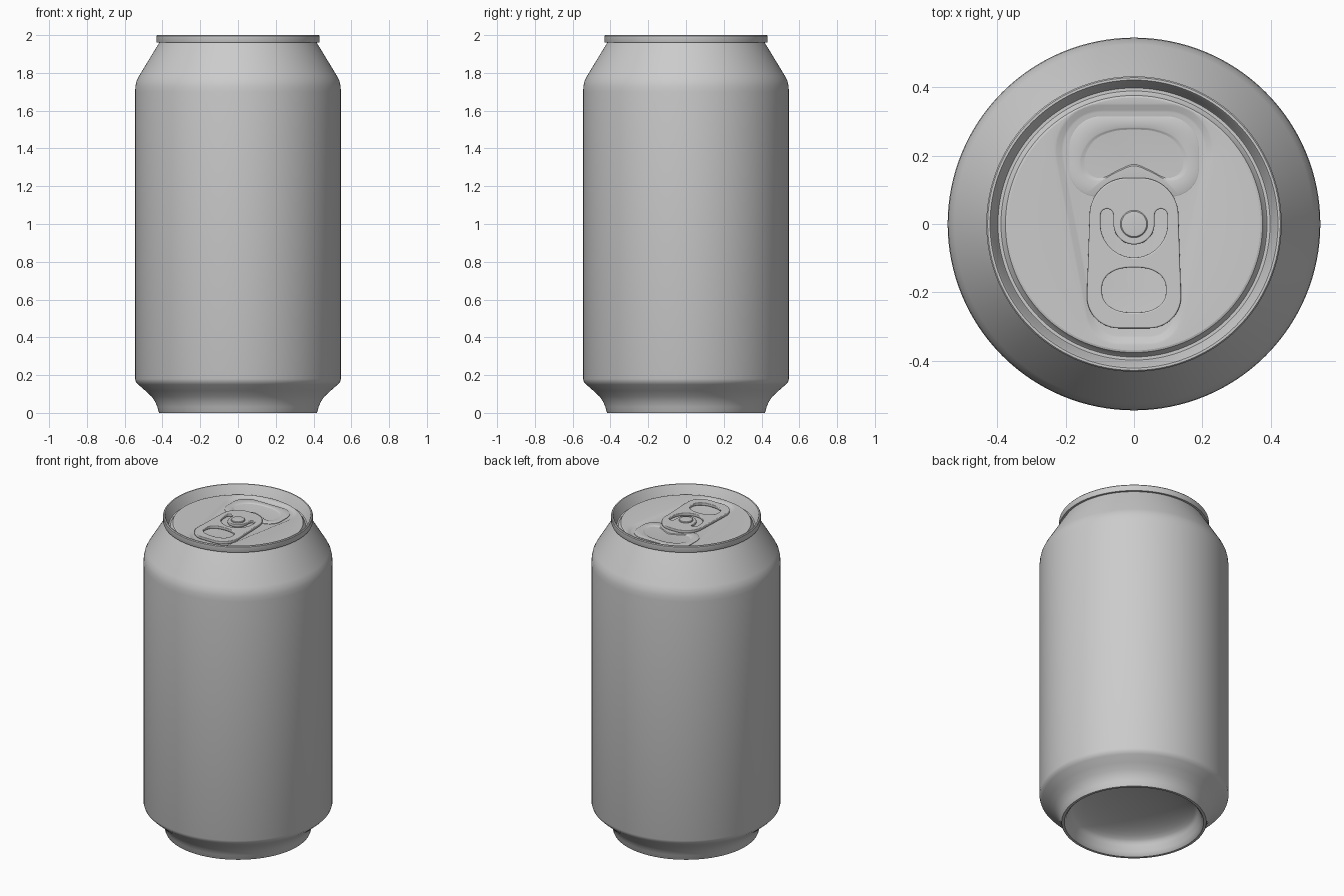
import bpy, bmesh
from math import sin, cos, pi, tau
from mathutils import Vector
from mathutils.geometry import convex_hull_2d

if "Cube" in bpy.data.objects:
    bpy.data.objects.remove(bpy.data.objects["Cube"])

N = 128


def smooth(ob):
    bpy.ops.object.select_all(action='DESELECT')
    ob.select_set(True)
    bpy.context.view_layer.objects.active = ob
    bpy.ops.object.shade_smooth_by_angle(angle=0.6)
    return ob


def loft(name, loops, cap_start=False, cap_end=False):
    """Skin a list of equal-length counter-clockwise loops."""
    bm = bmesh.new()
    rings = [[bm.verts.new(p) for p in lp] for lp in loops]
    n = len(rings[0])
    for a, b in zip(rings, rings[1:]):
        for i in range(n):
            j = (i + 1) % n
            bm.faces.new((a[i], a[j], b[j], b[i]))
    if cap_start:
        bm.faces.new(rings[0][::-1])
    if cap_end:
        bm.faces.new(rings[-1])
    me = bpy.data.meshes.new(name)
    bm.to_mesh(me)
    bm.free()
    ob = bpy.data.objects.new(name, me)
    bpy.context.collection.objects.link(ob)
    return smooth(ob)


def circle(r, z, n=N, cy=0.0):
    return [(r * cos(tau * i / n), cy + r * sin(tau * i / n), z) for i in range(n)]


def hull(circles, offset=0.0):
    """Outline round circles (x, y, r), mirrored in x."""
    pts = [Vector((s * x + (r + offset) * cos(tau * k / 64), y + (r + offset) * sin(tau * k / 64)))
           for x, y, r in circles for s in (-1, 1) for k in range(64)]
    return [pts[i] for i in convex_hull_2d(pts)]


def spline(half):
    """Closed smooth curve from right-half control points, bottom to top."""
    p = [Vector(c) for c in half]
    p += [Vector((-c.x, c.y)) for c in p[-2:0:-1]]
    out, n = [], len(p)
    for i in range(n):
        a, b, c, d = (p[(i + k) % n] for k in (-1, 0, 1, 2))
        for s in range(10):
            t = s / 10
            out.append(0.5 * (2 * b + (c - a) * t + (2 * a - 5 * b + 4 * c - d) * t * t
                              + (3 * b - a - 3 * c + d) * t ** 3))
    return out


def radial(outline, z, cy=0.0, scale=1.0):
    """Resample a star-shaped outline at N even angles about (0, cy)."""
    o, loop = Vector((0, cy)), []
    for i in range(N):
        d = Vector((cos(tau * i / N + 1e-4), sin(tau * i / N + 1e-4)))
        best = 0.0
        for k, q in enumerate(outline):
            a = outline[k - 1] - o
            e = q - o - a
            det = d.x * e.y - d.y * e.x
            if abs(det) > 1e-12:
                t = (a.x * e.y - a.y * e.x) / det
                u = (a.x * d.y - a.y * d.x) / det
                if t > 0 and -1e-6 <= u <= 1 + 1e-6:
                    best = max(best, t)
        p = o + d * best * scale
        loop.append((p.x, p.y, z))
    return loop


# Can body with domed base, neck, rim and channel
dome = [(0.37 * sin(a), 0.06 + 0.09 * cos(a)) for a in [pi / 2 * k / 10 for k in range(11)]]
dome[0] = (0.002, 0.15)
profile = dome + [
    (0.385, 0.025), (0.393, 0.008), (0.402, 0.0), (0.417, 0.0), (0.421, 0.008), (0.427, 0.032),
    (0.439, 0.06), (0.458, 0.087), (0.49, 0.117), (0.528, 0.15), (0.54, 0.163), (0.545, 0.18),
    (0.545, 1.70), (0.543, 1.73), (0.537, 1.757), (0.525, 1.782), (0.417, 1.96),
    (0.430, 1.96), (0.432, 1.965), (0.432, 1.995), (0.428, 2.0), (0.421, 2.0), (0.417, 1.995),
    (0.402, 1.94), (0.398, 1.934), (0.389, 1.934), (0.385, 1.938), (0.376, 1.953), (0.37, 1.955)]
loft("can_body", [circle(r, z) for r, z in profile], cap_start=True)

# Lid with shallow teardrop recess
tear = [(0.095, 0.215, 0.135), (0.045, -0.255, 0.095)]
loft("lid_panel", [circle(0.37, 1.955)]
     + [radial(hull(tear, o), z) for o, z in
        ((0.003, 1.955), (-0.003, 1.9535), (-0.017, 1.9465), (-0.023, 1.945))], cap_end=True)

# Mouth panel with kidney-shaped dent
mouth = [(0.108, 0.162, 0.082), (0.095, 0.22, 0.095)]
kidney = spline([(0, 0.17), (0.05, 0.152), (0.105, 0.126), (0.15, 0.145), (0.158, 0.195),
                 (0.125, 0.25), (0.065, 0.277), (0, 0.282)])
MY = 0.215
loft("mouth_panel", [radial(hull(mouth, o), z, MY) for o, z in ((0, 1.944), (0, 1.948), (-0.003, 1.9495))]
     + [radial(kidney, z, MY, s) for s, z in ((1.0, 1.9495), (0.97, 1.9485), (0.88, 1.9435), (0.84, 1.943))]
     + [circle(0.003, 1.943, cy=MY)], cap_end=True)


# Pull tab: filled outline with finger hole and curved slot
def arc(r, a0, a1, n=24, cx=0.0, cy=0.0, ry=None):
    return [Vector((cx + r * cos(a0 + (a1 - a0) * k / n), cy + (ry or r) * sin(a0 + (a1 - a0) * k / n)))
            for k in range(n + 1)]


slot = (arc(0.098, pi, tau) + arc(0.019, 0, pi, 10, 0.079, 0.025)
        + arc(0.060, tau, pi) + arc(0.019, 0, pi, 10, -0.079, 0.025))
finger_hole = arc(0.094, 0, tau * 47 / 48, 47, 0, -0.193, 0.066)
finger_hole = [Vector((0.094 * (abs(cos(t)) ** 0.85) * (1 if cos(t) > 0 else -1),
                       -0.193 + 0.066 * (abs(sin(t)) ** 0.85) * (1 if sin(t) > 0 else -1)))
               for t in [tau * (k + 0.5) / 48 for k in range(48)]]
tab_outline = hull([(0.02, 0.025, 0.11), (0.045, -0.212, 0.093)])

cu = bpy.data.curves.new("pull_tab", 'CURVE')
cu.dimensions, cu.fill_mode = '2D', 'BOTH'
cu.extrude, cu.bevel_depth, cu.bevel_resolution, cu.offset = 0.005, 0.004, 2, -0.004
for pts in (tab_outline, slot, finger_hole):
    sp = cu.splines.new('POLY')
    sp.points.add(len(pts) - 1)
    for v, p in zip(sp.points, pts):
        v.co = (p.x, p.y, 0, 1)
    sp.use_cyclic_u = True
tab = bpy.data.objects.new("pull_tab", cu)
bpy.context.collection.objects.link(tab)
tab.location.z = 1.957
bpy.ops.object.select_all(action='DESELECT')
tab.select_set(True)
bpy.context.view_layer.objects.active = tab
bpy.ops.object.convert(target='MESH')
smooth(bpy.context.view_layer.objects.active)

# Rivet holding the tab
loft("rivet", [circle(r, z, 48) for r, z in
               ((0.04, 1.95), (0.04, 1.970), (0.037, 1.973), (0.03, 1.974))], cap_end=True)
